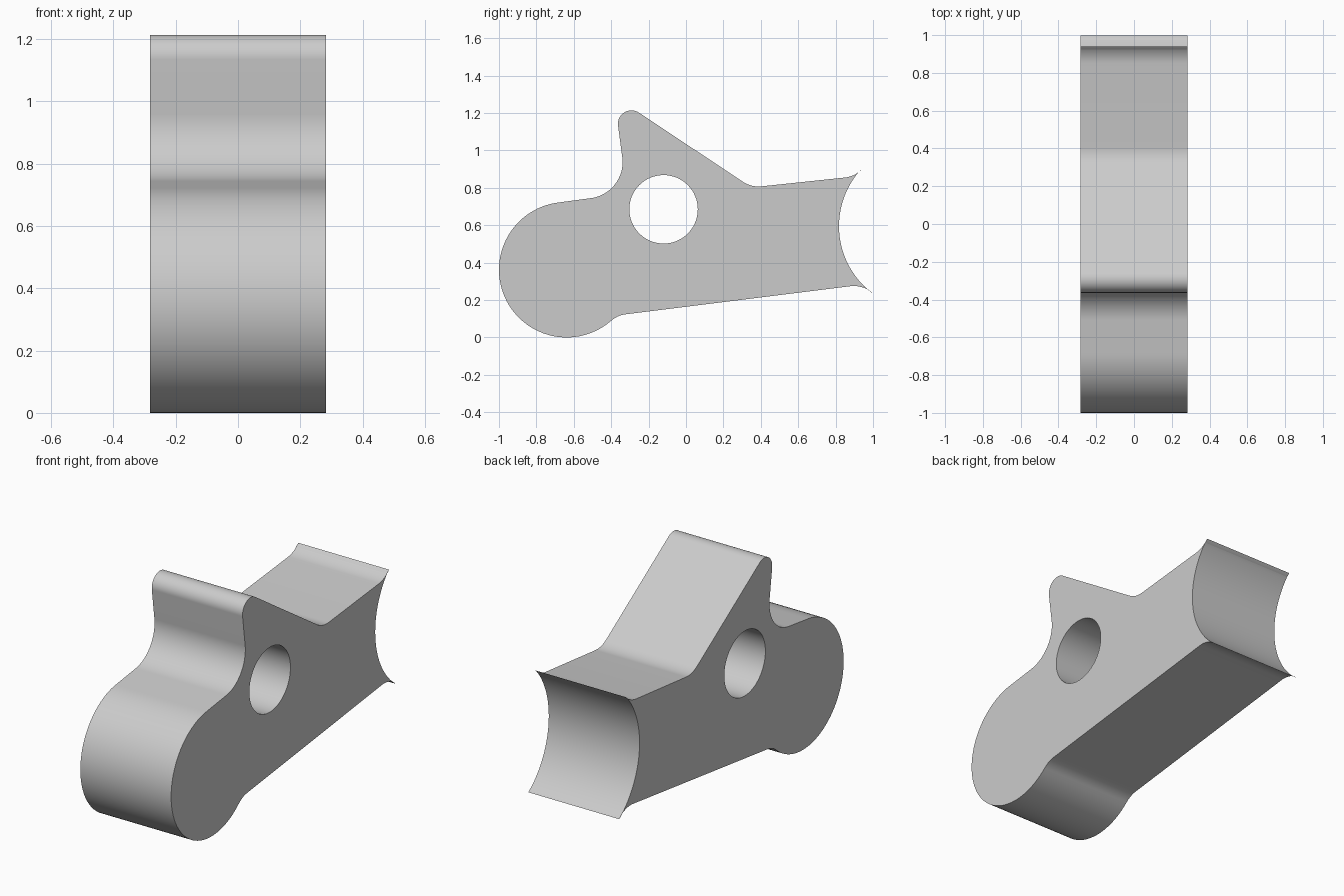
import bpy, bmesh
from math import cos, sin, radians

if "Cube" in bpy.data.objects:
    bpy.data.objects.remove(bpy.data.objects["Cube"])

HALF = 0.283  # half thickness along x


def arc(cy, cz, r, a0, a1, n):
    """Points on an arc in the y-z plane, angles in degrees."""
    return [(cy + r * cos(radians(a0 + (a1 - a0) * i / n)),
             cz + r * sin(radians(a0 + (a1 - a0) * i / n))) for i in range(n + 1)]


# Outline: arcs joined by straight edges
outline = (
    arc(-0.638, 0.362, 0.362, 311.2, 96.6, 56)     # large rounded end
    + arc(-0.534, 0.938, 0.195, -83.4, 6.5, 24)    # hollow under the ear
    + arc(-0.292, 1.142, 0.072, 186.5, 57, 20)     # ear tip
    + arc(0.388, 0.957, 0.15, 237, 276.6, 12)      # slope to arm
    + arc(0.833, 1.004, 0.15, -83.4, -44, 12)      # upper lip flare
    + arc(1.268, 0.595, 0.45, 136.9, 233.3, 36)[1:]  # concave saddle end
    + arc(0.897, 0.121, 0.154, 48, 96.6, 12)[1:]   # lower lip flare
    + arc(-0.305, -0.019, 0.144, 96.6, 131.2, 10)[:-1]  # underside fillet
)
hole = arc(-0.12, 0.685, 0.183, 0, 360, 64)[:-1]

# Fill the profile around the hole and extrude it
bm = bmesh.new()
edges = []
for loop in (outline, hole):
    vs = [bm.verts.new((-HALF, y, z)) for y, z in loop]
    edges += [bm.edges.new((vs[i - 1], vs[i])) for i in range(len(vs))]
bmesh.ops.triangle_fill(bm, use_beauty=True, use_dissolve=False, edges=edges)
ext = bmesh.ops.extrude_face_region(bm, geom=bm.faces[:], use_keep_orig=True)
bmesh.ops.translate(bm, vec=(2 * HALF, 0, 0),
                    verts=[g for g in ext["geom"] if isinstance(g, bmesh.types.BMVert)])
bmesh.ops.recalc_face_normals(bm, faces=bm.faces[:])

mesh = bpy.data.meshes.new("bracket_arm")
bm.to_mesh(mesh)
bm.free()
body = bpy.data.objects.new("bracket_arm", mesh)
bpy.context.collection.objects.link(body)
bpy.context.view_layer.objects.active = body
body.select_set(True)
bpy.ops.object.shade_smooth_by_angle(angle=radians(30))
